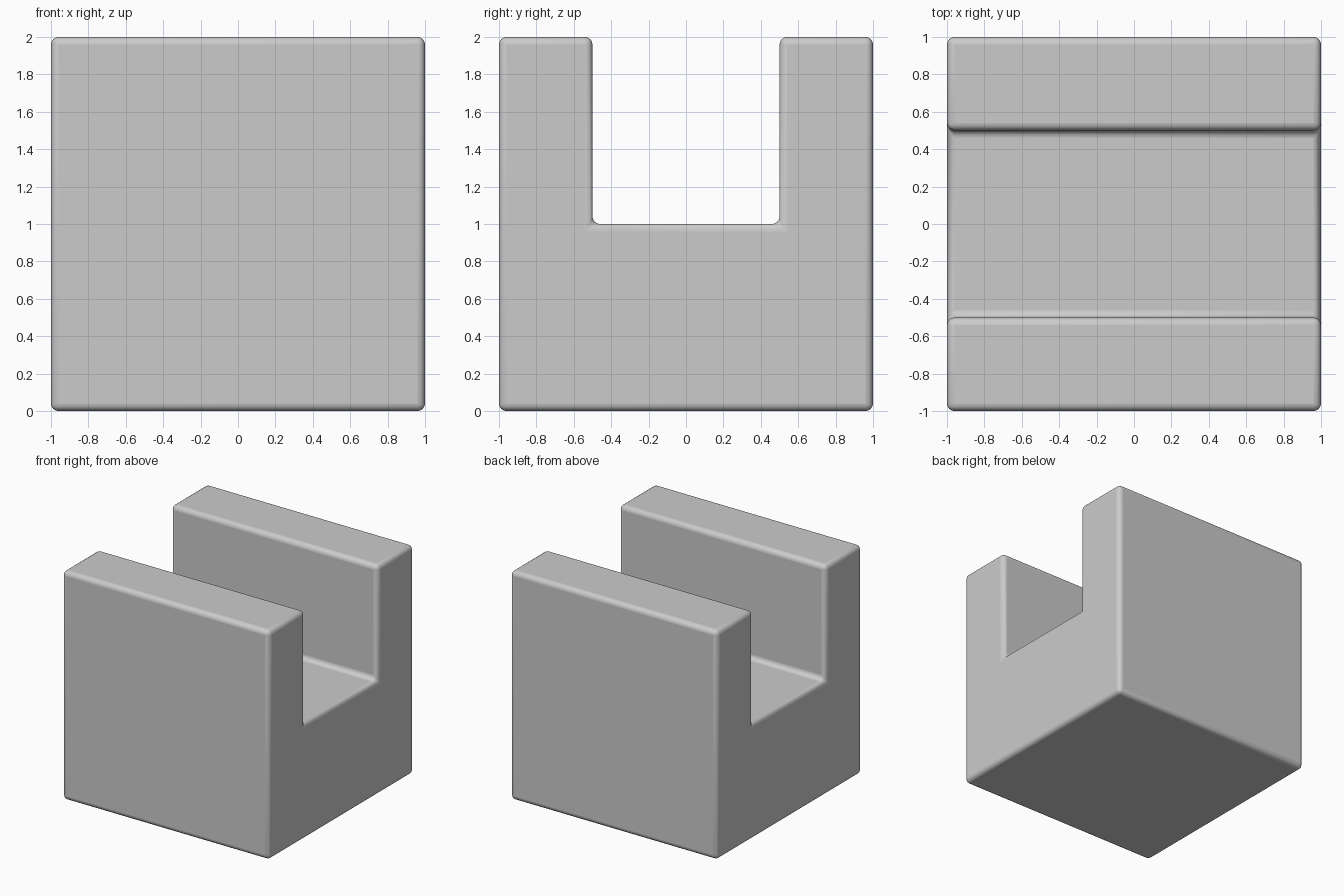
import bpy, bmesh
from math import radians

if "Cube" in bpy.data.objects:
    bpy.data.objects.remove(bpy.data.objects["Cube"])

# U-shaped side profile (y, z)
profile = [(-1, 0), (1, 0), (1, 2), (0.5, 2), (0.5, 1), (-0.5, 1), (-0.5, 2), (-1, 2)]

# Extrude the profile along x
bm = bmesh.new()
face = bm.faces.new([bm.verts.new((-1, y, z)) for y, z in profile])
ext = bmesh.ops.extrude_face_region(bm, geom=[face])
moved = [v for v in ext["geom"] if isinstance(v, bmesh.types.BMVert)]
bmesh.ops.translate(bm, verts=moved, vec=(2, 0, 0))
bmesh.ops.recalc_face_normals(bm, faces=bm.faces[:])
mesh = bpy.data.meshes.new("slotted_block")
bm.to_mesh(mesh)
bm.free()

block = bpy.data.objects.new("slotted_block", mesh)
bpy.context.collection.objects.link(block)

# Small rounded edges
bevel = block.modifiers.new("rounded_edges", "BEVEL")
bevel.width = 0.04
bevel.segments = 4
bevel.limit_method = "ANGLE"
bevel.angle_limit = radians(30)

bpy.context.view_layer.objects.active = block
block.select_set(True)
bpy.ops.object.shade_smooth_by_angle(angle=radians(40))
